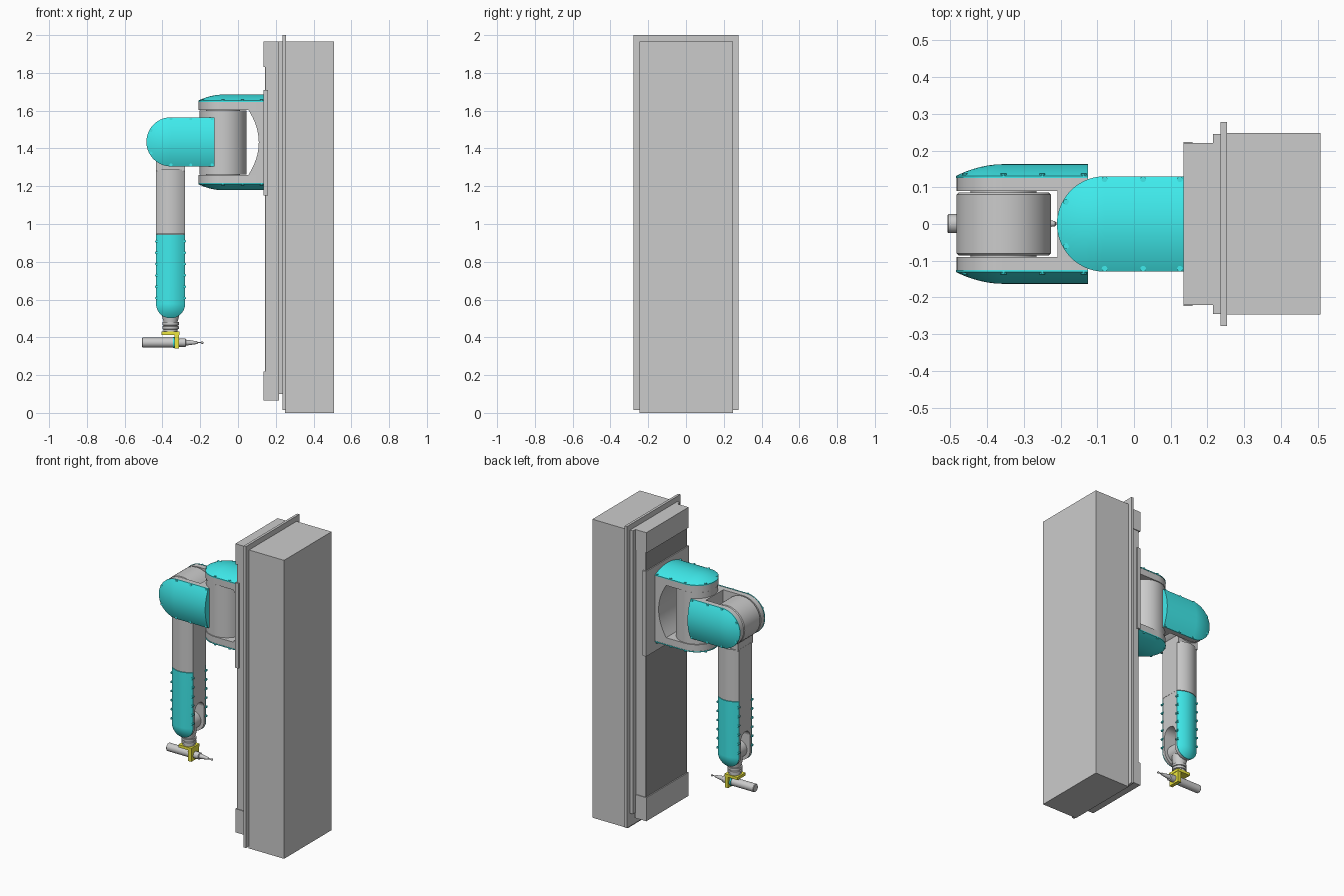
import bpy, bmesh, math
from math import pi, sin, cos

if "Cube" in bpy.data.objects:
    bpy.data.objects.remove(bpy.data.objects["Cube"])


def material(name, rgb):
    m = bpy.data.materials.new(name)
    m.diffuse_color = (*rgb, 1)
    m.use_nodes = True
    m.node_tree.nodes["Principled BSDF"].inputs["Base Color"].default_value = m.diffuse_color
    return m


TEAL = material("teal", (0.05, 0.83, 0.84))
YELLOW = material("yellow", (0.85, 0.8, 0.05))
DARK = material("dark_grey", (0.3, 0.3, 0.3))


def build(name, verts, faces, mat=None, axes="xyz", origin=(0, 0, 0)):
    """Make an object from local (u, v, w) points; axes names the world axis of each."""
    world = []
    for p in verts:
        q = list(origin)
        for a, c in zip(axes, p):
            q["xyz".index(a)] += c
        world.append(q)
    me = bpy.data.meshes.new(name)
    me.from_pydata(world, [], faces)
    bm = bmesh.new()
    bm.from_mesh(me)
    bmesh.ops.remove_doubles(bm, verts=bm.verts, dist=1e-5)
    bmesh.ops.recalc_face_normals(bm, faces=bm.faces)
    bm.to_mesh(me)
    bm.free()
    ob = bpy.data.objects.new(name, me)
    bpy.context.collection.objects.link(ob)
    if mat:
        me.materials.append(mat)
    bpy.ops.object.select_all(action='DESELECT')
    ob.select_set(True)
    bpy.context.view_layer.objects.active = ob
    bpy.ops.object.shade_smooth_by_angle(angle=math.radians(30))
    return ob


def prism(name, pts, w0, w1, mat=None, axes="xyz", origin=(0, 0, 0)):
    n = len(pts)
    verts = [(u, v, w) for w in (w0, w1) for u, v in pts]
    faces = [(i, (i + 1) % n, n + (i + 1) % n, n + i) for i in range(n)]
    faces += [tuple(range(n)), tuple(range(n, 2 * n))]
    return build(name, verts, faces, mat, axes, origin)


def box(name, x0, x1, y0, y1, z0, z1, mat=None):
    return prism(name, [(x0, y0), (x1, y0), (x1, y1), (x0, y1)], z0, z1, mat)


def turned(name, profile, axis, origin, mat=None, n=32):
    """Solid of revolution; profile is (radius, height) pairs along the axis."""
    axes = {"x": "yzx", "y": "xzy", "z": "xyz"}[axis]
    verts = [(r * cos(2 * pi * i / n), r * sin(2 * pi * i / n), h)
             for r, h in profile for i in range(n)]
    faces = [(k * n + i, k * n + (i + 1) % n, (k + 1) * n + (i + 1) % n, (k + 1) * n + i)
             for k in range(len(profile) - 1) for i in range(n)]
    m = len(verts)
    faces += [tuple(range(n)), tuple(range(m - n, m))]
    return build(name, verts, faces, mat, axes, origin)


def stadium(r, length, n=28):
    """Half-round end at -u, square end at u = length."""
    arc = [(r * cos(pi / 2 + pi * i / n), r * sin(pi / 2 + pi * i / n)) for i in range(n + 1)]
    return [(length, r)] + arc + [(length, -r)]


def dome_cap(name, r, length, w, s, rim, rise, mat, axes, origin):
    """Crowned cover over a stadium outline, on side s of the part."""
    out = stadium(r, length)
    n = len(out)
    rings = [(1, 0)] + [(t, rim + rise * (1 - t * t)) for t in (1, .92, .8, .65, .5, .33, .16, 0)]
    verts = []
    for t, h in rings:
        for u, v in out:
            su = max(u, 0)
            verts.append((su + t * (u - su), t * v, s * (w + h)))
    k = len(rings)
    faces = [(j * n + i, j * n + i + 1, (j + 1) * n + i + 1, (j + 1) * n + i)
             for j in range(k - 1) for i in range(n - 1)]
    faces.append(tuple(range(n)))
    faces.append(tuple([j * n for j in range(k)] + [j * n + n - 1 for j in range(k - 2, -1, -1)]))
    return build(name, verts, faces, mat, axes, origin)


def bolt(name, u, v, w0, w1, axes, origin, r=0.008):
    pts = [(u + r * cos(pi * i / 5), v + r * sin(pi * i / 5)) for i in range(10)]
    prism(name, pts, w0, w1, TEAL, axes, origin)


def fork(name, r, length, inner, plate, web, axes, origin):
    """Forked joint housing: two plates with crowned covers, a rear web and bolts."""
    for s, side in ((1, "a"), (-1, "b")):
        prism(f"{name}_plate_{side}", stadium(r - .002, length), s * inner, s * plate, None, axes, origin)
        dome_cap(f"{name}_cover_{side}", r, length, plate, s, .006, .032, TEAL, axes, origin)
        spots = [(u, e * (r - .008)) for u in (0, .105, length - .012) for e in (1, -1)]
        spots += [(-.105, .06), (-.105, -.06)]
        for i, (u, v) in enumerate(spots):
            bolt(f"{name}_bolt_{side}{i}", u, v, s * plate, s * (plate + .013), axes, origin)
    # web profile lies in the u-w plane
    prism(f"{name}_web", web, -(r - .002), r - .002, None, axes[0] + axes[2] + axes[1], origin)


# cabinet, mounting flange and vertical slide
box("cabinet", .25, .508, -.246, .248, 0, 1.965)
box("mounting_flange", .236, .253, -.278, .278, .015, 2.0)
box("slide_backing", .215, .236, -.245, .245, .1, 1.965)
box("slide_body", .148, .218, -.215, .215, .075, 1.955)
box("slide_cover", .142, .15, -.213, .213, .2, 1.85, DARK)
box("slide_lower_block", .135, .217, -.22, .22, .065, .22)
box("slide_upper_block", .135, .217, -.22, .22, 1.83, 1.965)
box("carriage", .135, .16, -.223, .223, 1.15, 1.71)

# shoulder: fork with scooped web, vertical drum
S = (-.08, 0, 1.432)
scoop = [(.135 + .055 * (1 - (k / 8) ** 2), .172 * k / 8) for k in range(-8, 9)]
fork("shoulder", .13, .217, .172, .215, scoop + [(.217, .172), (.217, -.172)], "xyz", S)
turned("shoulder_drum", [(.125, -.17), (.125, .17)], "z", S, n=48)
turned("shoulder_pivot", [(.09, -.18), (.09, .18)], "z", S)

# upper arm: fork across y, horizontal drum
A = (-.355, 0, 1.435)
fork("upper_arm", .13, .23, .09, .125,
     [(.147, -.09), (.147, .09), (.23, .09), (.23, -.09)], "xzy", A)
turned("elbow_drum", [(.122, -.086), (.129, -.08), (.129, .08), (.122, .086)], "y", A, n=48)
turned("elbow_pivot", [(.09, -.1), (.09, .1)], "y", A)

# forearm upper section with bulged sides
FX, R, HW = -.357, .077, .065
side = [(R * k / 10, HW + .004 + .03 * (1 - (k / 10) ** 2)) for k in range(-10, 11)]
prism("forearm_upper", side + [(-v, -w) for v, w in side], .948, 1.288, None, "xyz", (FX, 0, 0))
box("forearm_neck", FX - .076, FX + .076, -.08, .08, 1.28, 1.4)

# forearm lower section: prongs, covers, bolts, core with rounded slot
W = (FX, 0, .578)
for s, tag in ((1, "back"), (-1, "front")):
    prism(f"forearm_prong_{tag}", stadium(R - .001, .37), s * .047, s * HW, None, "zxy", W)
    dome_cap(f"forearm_cover_{tag}", R, .367, HW, s, .004, .03, TEAL, "zxy", W)
    for i in range(6):
        for e in (-1, 1):
            bolt(f"forearm_bolt_{tag}_{i}_{e}", .03 + .06 * i, e * .075,
                 s * .06, s * .078, "zxy", W, .007)
slot = [(.048 * cos(pi * i / 12), .675 + .048 * sin(pi * i / 12)) for i in range(13)]
prism("forearm_core", slot + [(-.048, .948), (.048, .948)], -.076, .076, None, "yzx", (FX, 0, 0))

# wrist joint and tool flange
turned("wrist_joint", [(.055, -.046), (.055, .046)], "y", W)
turned("wrist_neck", [(.036, .47), (.036, .48), (.045, .51), (.045, .58)], "z", (FX, 0, 0))
turned("tool_flange", [(.038, .43), (.038, .442), (.044, .444), (.044, .458), (.038, .46),
                       (.038, .463), (.044, .465), (.044, .48)], "z", (FX, 0, 0))

# yellow tool bracket
box("bracket_plate", -.405, -.31, -.042, .042, .412, .43, YELLOW)
box("bracket_clamp", -.335, -.312, -.04, .04, .34, .42, YELLOW)

# spindle tool
T = (0, .001, .372)
turned("spindle_body", [(.023, -.508), (.026, -.505), (.026, -.345), (.022, -.343), (.022, -.278),
                        (.015, -.274)], "x", T)
turned("spindle_ring", [(.029, -.345), (.029, -.335)], "x", T, TEAL)
turned("spindle_nose", [(.016, -.28), (.014, -.262), (.007, -.215), (.003, -.212), (.003, -.195)], "x", T)
turned("spindle_tip", [(.007 * sin(pi * i / 8), -.19 - .007 * cos(pi * i / 8)) for i in range(1, 8)],
       "x", T, n=16)
